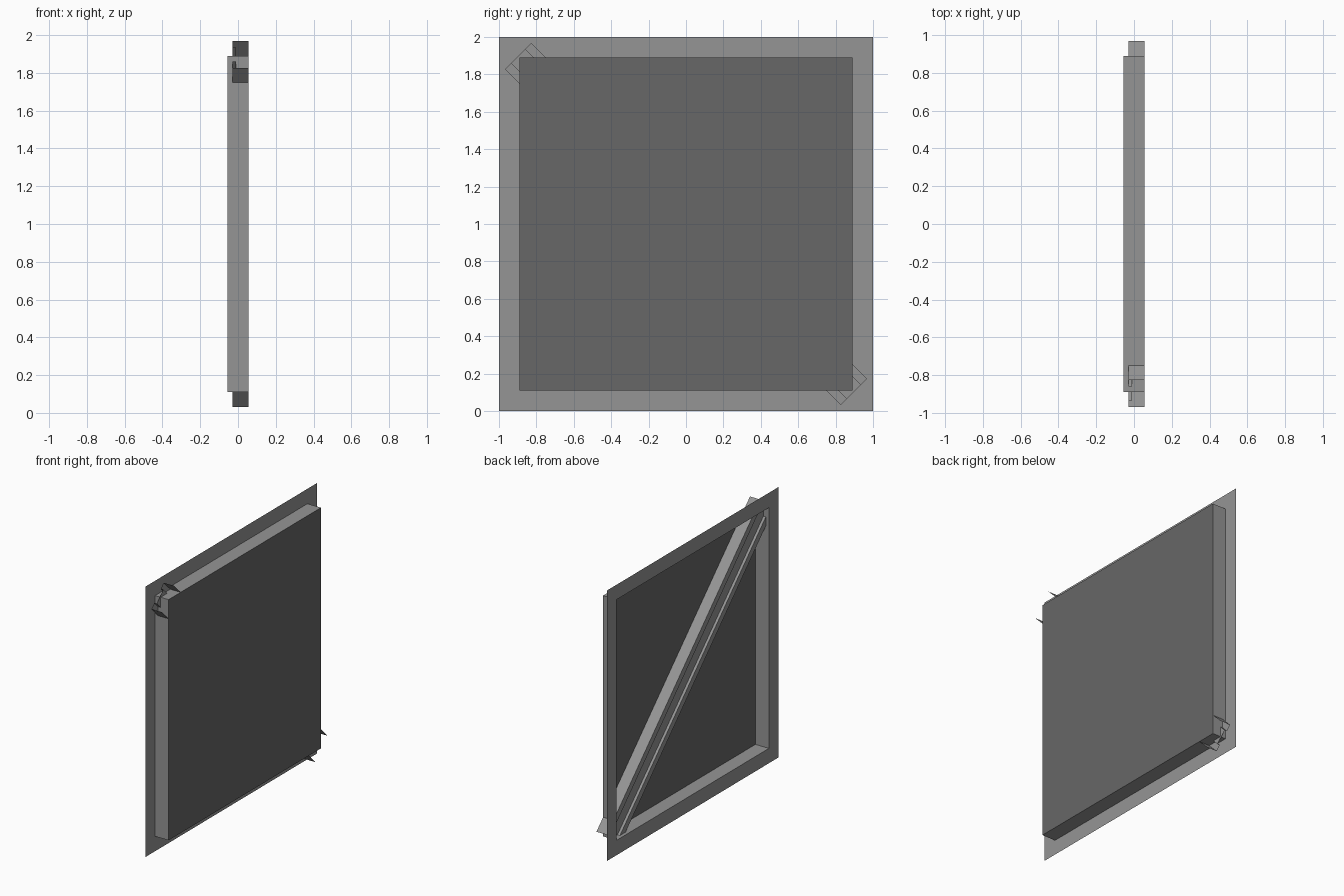
import bpy
import bmesh

if "Cube" in bpy.data.objects:
    bpy.data.objects.remove(bpy.data.objects["Cube"])

HALF, INNER, DEPTH, CZ = 1.0, 0.89, 0.055, 1.0


def material(name, grey):
    m = bpy.data.materials.new(name)
    m.diffuse_color = (grey, grey, grey, 1.0)
    m.use_nodes = True
    m.node_tree.nodes["Principled BSDF"].inputs["Base Color"].default_value = m.diffuse_color
    return m


def sheet(name, rows, mat, closed=False):
    """Bridge consecutive rows of points into an open sheet of quads."""
    bm = bmesh.new()
    vs = [[bm.verts.new(p) for p in row] for row in rows]
    n = len(rows[0])
    for a, b in zip(vs, vs[1:]):
        for j in range(n if closed else n - 1):
            k = (j + 1) % n
            bm.faces.new((a[j], a[k], b[k], b[j]))
    me = bpy.data.meshes.new(name)
    bm.to_mesh(me)
    bm.free()
    me.materials.append(mat)
    ob = bpy.data.objects.new(name, me)
    bpy.context.collection.objects.link(ob)
    return ob


def square(h, x):
    return [(x, sy * h, CZ + sz * h) for sy, sz in ((-1, -1), (1, -1), (1, 1), (-1, 1))]


frame_grey = material("frame_grey", 0.30)
panel_grey = material("panel_dark_grey", 0.135)

# flat flange and the four tray walls
sheet("frame", [square(HALF, -DEPTH), square(INNER, -DEPTH), square(INNER, DEPTH)],
      frame_grey, closed=True)

# dark panel closing the tray
q = square(INNER, DEPTH)
sheet("panel", [[q[0], q[1]], [q[3], q[2]]], panel_grey)

# diagonal channel with a shallow groove, poking out at two corners
# profile: offset across the brace, x position
half = [(0.10, DEPTH), (0.10, -0.03), (0.053, -0.03), (0.053, -0.01)]
profile = [(-w, x) for w, x in half] + half[::-1]
R = 0.5 ** 0.5


def section(cy, cz):
    return [(x, cy + w * R, cz + w * R) for w, x in profile]


sheet("diagonal_brace", [section(-0.897, 1.897), section(0.897, 0.103)], frame_grey)
